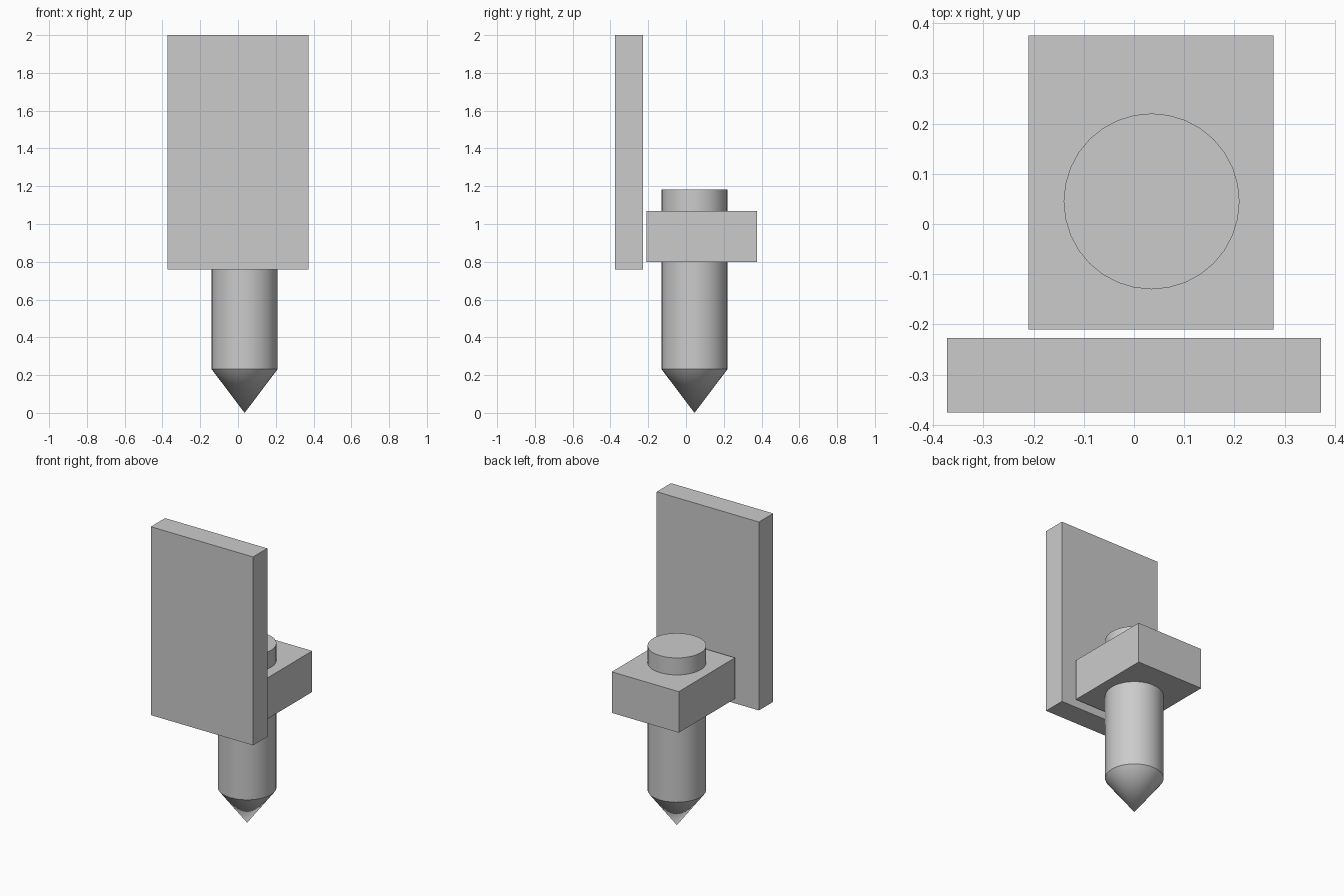
import bpy, bmesh, math

if "Cube" in bpy.data.objects:
    bpy.data.objects.remove(bpy.data.objects["Cube"])

def finish(name, bm):
    bmesh.ops.recalc_face_normals(bm, faces=bm.faces)
    mesh = bpy.data.meshes.new(name)
    bm.to_mesh(mesh)
    bm.free()
    obj = bpy.data.objects.new(name, mesh)
    bpy.context.collection.objects.link(obj)
    return obj

def box(name, x, y, z):
    bm = bmesh.new()
    bmesh.ops.create_cube(bm, size=1)
    for v in bm.verts:
        v.co = [(a + b) / 2 + c * (b - a) for c, (a, b) in zip(v.co, (x, y, z))]
    return finish(name, bm)

def lathe(name, profile, centre, sides):
    bm = bmesh.new()
    verts = [bm.verts.new((r, 0, z)) for r, z in profile]
    edges = [bm.edges.new(pair) for pair in zip(verts, verts[1:])]
    bmesh.ops.spin(bm, geom=verts + edges, cent=(0, 0, 0), axis=(0, 0, 1),
                   angle=math.tau, steps=sides)
    bmesh.ops.remove_doubles(bm, verts=bm.verts, dist=1e-4)
    bmesh.ops.holes_fill(bm, edges=[e for e in bm.edges if e.is_boundary], sides=0)
    obj = finish(name, bm)
    obj.location = (*centre, 0)
    bpy.ops.object.select_all(action='DESELECT')
    obj.select_set(True)
    bpy.context.view_layer.objects.active = obj
    bpy.ops.object.shade_smooth_by_angle(angle=math.radians(30))
    return obj

# Upright front plate
box("front_plate", (-0.372, 0.372), (-0.375, -0.227), (0.76, 2.0))
# Block around the pin
box("collar_block", (-0.21, 0.278), (-0.21, 0.375), (0.80, 1.07))
# Pointed pin through the block, flat on top
lathe("pointed_pin", [(0, 0), (0.175, 0.232), (0.175, 1.182)], (0.035, 0.045), 32)
